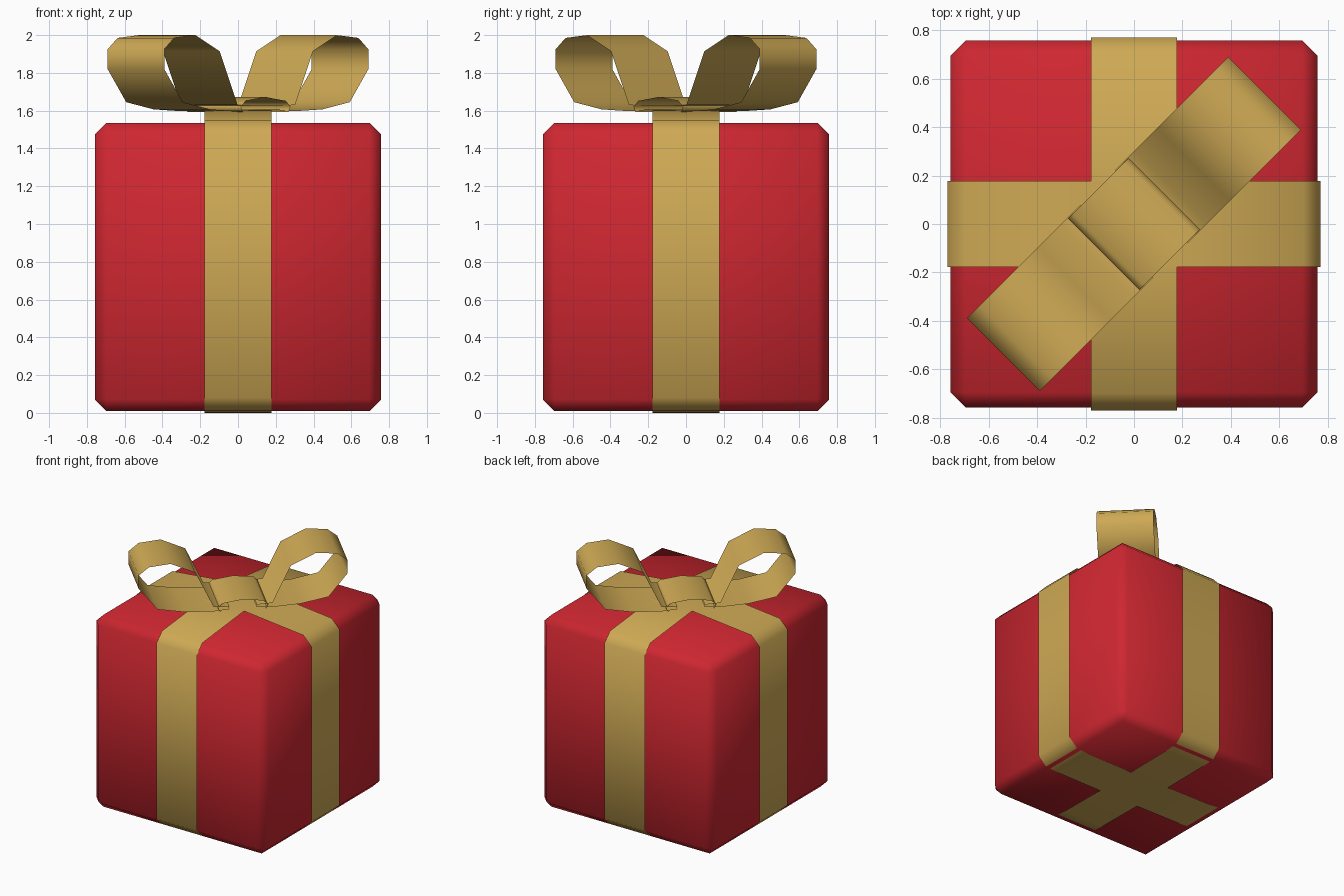
import bpy, bmesh, math
from mathutils import Matrix

if "Cube" in bpy.data.objects:
    bpy.data.objects.remove(bpy.data.objects["Cube"])


def material(name, rgb):
    m = bpy.data.materials.new(name)
    m.diffuse_color = (*rgb, 1)
    m.use_nodes = True
    m.node_tree.nodes["Principled BSDF"].inputs["Base Color"].default_value = m.diffuse_color
    return m


RED = material("red_paper", (0.62, 0.02, 0.03))
GOLD = material("gold_ribbon", (0.62, 0.40, 0.09))


def finish(name, bm, mat, angle=0.0):
    """Turn a bmesh into a smooth object, spun about z."""
    bm.transform(Matrix.Rotation(angle, 4, 'Z'))
    me = bpy.data.meshes.new(name)
    bm.to_mesh(me)
    bm.free()
    me.materials.append(mat)
    for p in me.polygons:
        p.use_smooth = True
    ob = bpy.data.objects.new(name, me)
    bpy.context.collection.objects.link(ob)
    return ob


def strip(name, profile, half, angle, closed=True):
    """Sweep an (x, z) profile across y to make a ribbon strip."""
    bm = bmesh.new()
    rows = [[bm.verts.new((x, s * half, z)) for s in (-1, 1)] for x, z in profile]
    n = len(rows)
    for i in range(n if closed else n - 1):
        a, b = rows[i], rows[(i + 1) % n]
        bm.faces.new((a[0], b[0], b[1], a[1]))
    return finish(name, bm, GOLD, angle)


# Box with chamfered edges
bm = bmesh.new()
bmesh.ops.create_cube(bm, size=1)
for v in bm.verts:
    v.co = (v.co.x * 1.516, v.co.y * 1.516, 0.772 + v.co.z * 1.526)
bmesh.ops.bevel(bm, geom=bm.edges[:], offset=0.062, segments=1, affect='EDGES')
finish("gift_box", bm, RED)

# Two bands around the box, lifted towards the middle of the lid
right = [(0.18, 0.0), (0.58, 0.003), (0.70, 0.012), (0.77, 0.08),
         (0.77, 1.475), (0.70, 1.547), (0.18, 1.60)]
band = right + [(-x, z) for x, z in reversed(right)]
strip("band_side_to_side", band, 0.178, 0)
strip("band_front_to_back", band, 0.178, math.pi / 2)

# Bow loops along the diagonal
loop = [(0.10, 1.605), (0.21, 1.597), (0.42, 1.607), (0.625, 1.645), (0.764, 1.82),
        (0.764, 1.925), (0.69, 1.985), (0.53, 2.0), (0.35, 1.915), (0.215, 1.63),
        (0.10, 1.625)]
for side, turn in (("right", 0), ("left", math.pi)):
    strip("bow_loop_" + side, loop, 0.212, math.pi / 4 + turn, closed=False)

# Knot wrapped over the middle of the bow
knot = [(-0.17, 1.592), (0.17, 1.592), (0.185, 1.62), (0.15, 1.652), (0.0, 1.672),
        (-0.15, 1.652), (-0.185, 1.62)]
strip("bow_knot", knot, 0.208, math.pi / 4)
